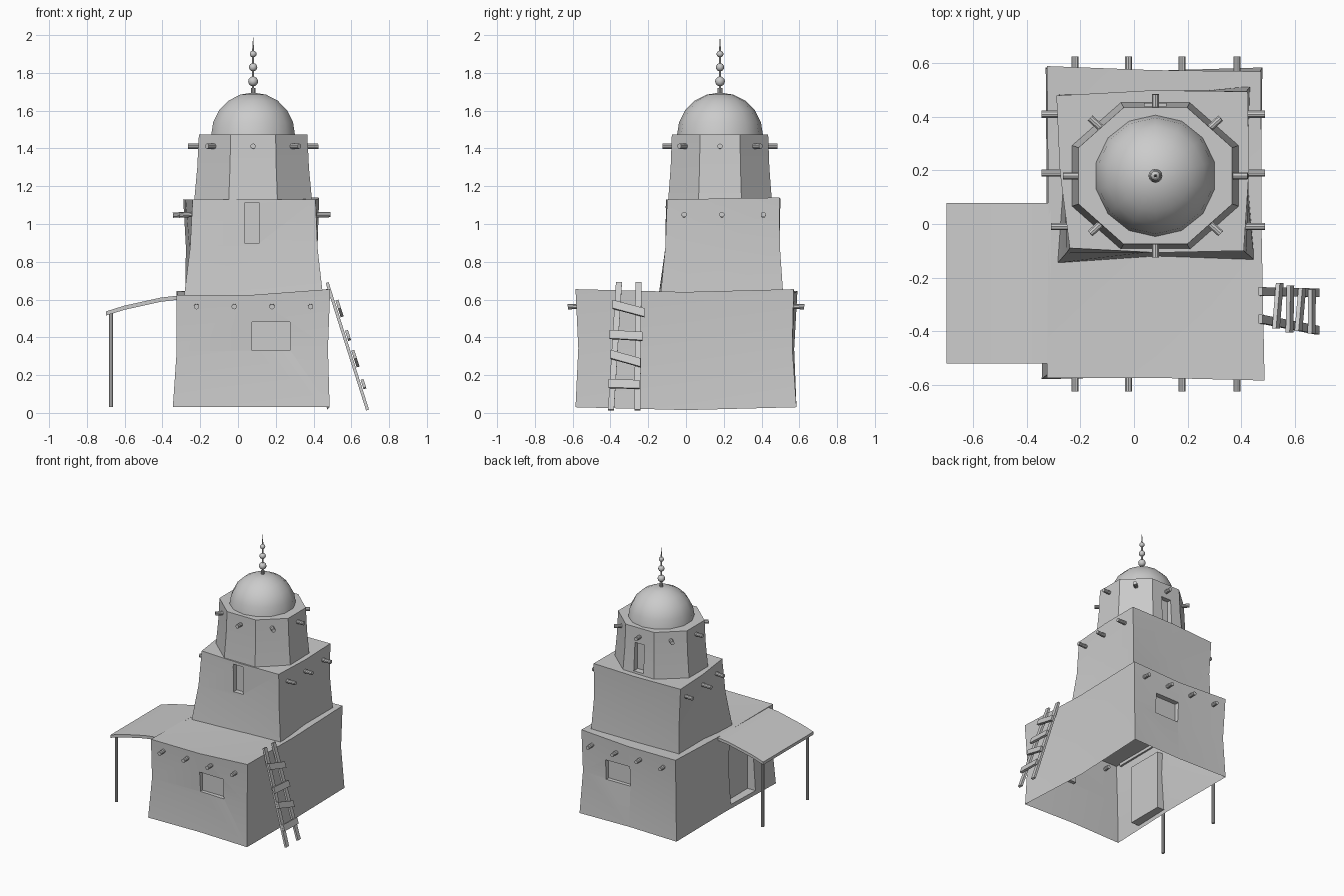
import bpy, bmesh, math
from mathutils import Vector

cube = bpy.data.objects.get("Cube")
if cube:
    bpy.data.objects.remove(cube)

clay = bpy.data.materials.new("clay_grey")
clay.use_nodes = True
GREY = (0.6, 0.6, 0.6, 1)
clay.diffuse_color = GREY
clay.node_tree.nodes["Principled BSDF"].inputs["Base Color"].default_value = GREY
CX, CY = 0.08, 0.18  # axis of the tower


def make(name, bm, smooth=True):
    bmesh.ops.recalc_face_normals(bm, faces=bm.faces)
    mesh = bpy.data.meshes.new(name)
    bm.to_mesh(mesh)
    bm.free()
    mesh.materials.append(clay)
    ob = bpy.data.objects.new(name, mesh)
    bpy.context.collection.objects.link(ob)
    if smooth:
        activate(ob)
        bpy.ops.object.shade_smooth_by_angle(angle=math.radians(30))
    return ob


def activate(ob):
    bpy.ops.object.select_all(action="DESELECT")
    ob.select_set(True)
    bpy.context.view_layer.objects.active = ob


def rod(name, a, b, r, tip=None, sides=10):
    a, b = Vector(a), Vector(b)
    bm = bmesh.new()
    bmesh.ops.create_cone(bm, cap_ends=True, segments=sides, radius1=r,
                          radius2=r if tip is None else tip, depth=(b - a).length)
    rot = (b - a).to_track_quat("Z", "Y").to_matrix().to_4x4()
    bmesh.ops.transform(bm, matrix=rot, verts=bm.verts)
    bmesh.ops.translate(bm, vec=(a + b) / 2, verts=bm.verts)
    return make(name, bm)


def plank(name, a, b, side, width, thick):
    """Flat board from a to b, its width lying along side."""
    a, b, side = Vector(a), Vector(b), Vector(side).normalized()
    up = (b - a).cross(side).normalized() * thick / 2
    side = side * width / 2
    bm = bmesh.new()
    for p in (a, b):
        for s, u in ((-1, -1), (1, -1), (1, 1), (-1, 1)):
            bm.verts.new(p + side * s + up * u)
    bmesh.ops.convex_hull(bm, input=bm.verts)
    return make(name, bm, False)


def ring(corners, pinch, sag):
    """Four corners plus edge midpoints pulled inwards and down."""
    mid = sum((Vector(c) for c in corners), Vector()) / 4
    out = []
    for i, c in enumerate(corners):
        c, d = Vector(c), Vector(corners[(i + 1) % 4])
        m = (c + d) / 2
        n = (d - c).cross(Vector((0, 0, 1))).normalized()
        out += [c, m - n * pinch - Vector((0, 0, sag))]
    return out


def waist(low, high, pinch):
    """Ring halfway up, drawn in towards its centre."""
    pts = [(a + b) / 2 for a, b in zip(low, high)]
    mid = sum(pts, Vector()) / len(pts)
    return [p - Vector((p.x - mid.x, p.y - mid.y, 0)).normalized() * pinch for p in pts]


def tier(name, rings, openings):
    """Loft the rings, cut the recesses and leave the underside open."""
    bm = bmesh.new()
    loops = [[bm.verts.new(p) for p in r] for r in rings]
    n = len(loops[0])
    for lo, hi in zip(loops, loops[1:]):
        for i in range(n):
            j = (i + 1) % n
            bm.faces.new((lo[i], lo[j], hi[j], hi[i]))
    for loop in (loops[0], loops[-1]):
        c = sum((v.co for v in loop), Vector()) / n
        c.z = min(v.co.z for v in loop)
        hub = bm.verts.new(c)
        for i in range(n):
            bm.faces.new((loop[i], loop[(i + 1) % n], hub))
    ob = make(name, bm, False)
    for lo, hi in openings:
        lo, hi = Vector(lo), Vector(hi)
        cb = bmesh.new()
        bmesh.ops.create_cube(cb, size=1)
        bmesh.ops.scale(cb, vec=hi - lo, verts=cb.verts)
        bmesh.ops.translate(cb, vec=(lo + hi) / 2, verts=cb.verts)
        cutter = make("opening_cutter", cb, False)
        cutter.hide_render = True
        mod = ob.modifiers.new("recess", "BOOLEAN")
        mod.object, mod.operation, mod.solver = cutter, "DIFFERENCE", "EXACT"
        activate(ob)
        bpy.ops.object.modifier_apply(modifier=mod.name)
        bpy.data.objects.remove(cutter)
    bm = bmesh.new()
    bm.from_mesh(ob.data)
    floor = rings[0][0].z + 0.02
    under = [f for f in bm.faces if f.normal.z < -0.8 and f.calc_center_median().z < floor]
    bmesh.ops.delete(bm, geom=under, context="FACES")
    bm.to_mesh(ob.data)
    bm.free()
    activate(ob)
    bpy.ops.object.shade_smooth_by_angle(angle=math.radians(30))


# Ground floor with front and back windows and a side door
low = ring([(-.345, -.58, .03), (.485, -.585, .03), (.48, .585, .03), (-.33, .585, .03)], .012, 0)
low[3].z = .015
high = ring([(-.325, -.575, .625), (.488, -.585, .655), (.475, .57, .655), (-.325, .59, .645)], .005, .015)
tier("ground_floor", [low, waist(low, high, .018), high],
     [((.075, -.7, .33), (.275, -.53, .48)),
      ((.075, .53, .33), (.275, .7, .48)),
      ((-.5, -.35, .06), (-.27, -.07, .5))])

# Middle floor with a slit window
low = ring([(-.285, -.145, .62), (.45, -.135, .62), (.435, .515, .62), (-.28, .485, .62)], .02, 0)
high = ring([(-.24, -.09, 1.13), (.41, -.10, 1.13), (.425, .495, 1.14), (-.29, .48, 1.13)], -.012, 0)
tier("middle_floor", [low, waist(low, high, .012), high], [((.035, -.3, .9), (.115, -.065, 1.11))])


# Eight-sided drum with a slit window at the back
def octagon(rx, ry, z):
    k = 1 / math.cos(math.pi / 8)
    return [Vector((CX + rx * k * math.cos(a), CY + ry * k * math.sin(a), z))
            for a in (math.pi / 8 + i * math.pi / 4 for i in range(8))]


low, high = octagon(.312, .275, 1.12), octagon(.287, .255, 1.475)
tier("drum", [low, waist(low, high, .004), high], [((.04, .405, 1.15), (.12, .6, 1.36))])

# Dome
bm = bmesh.new()
bmesh.ops.create_uvsphere(bm, u_segments=14, v_segments=10, radius=.228)
bmesh.ops.delete(bm, geom=[v for v in bm.verts if v.co.z < -.01], context="VERTS")
bmesh.ops.translate(bm, vec=(CX, CY, 1.468), verts=bm.verts)
dome = make("dome", bm)
dome.data.shade_smooth()

# Finial
rod("finial_collar", (CX, CY, 1.68), (CX, CY, 1.72), .012)
rod("finial_rod", (CX, CY, 1.7), (CX, CY, 1.92), .006)
rod("finial_tip", (CX, CY, 1.91), (CX, CY, 2), .006, 0)
for z, r in ((1.755, .026), (1.83, .022), (1.9, .018)):
    bm = bmesh.new()
    bmesh.ops.create_uvsphere(bm, u_segments=12, v_segments=8, radius=r)
    bmesh.ops.translate(bm, vec=(CX, CY, z), verts=bm.verts)
    make("finial_bead", bm).data.shade_smooth()

# Beam ends poking out of the walls
for x in (-.22, -.02, .18, .385):
    for s in (-1, 1):
        rod("ground_beam", (x, s * .53, .565), (x, s * .626, .562), .014)
for y in (-.01, .19, .41):
    rod("middle_beam_left", (.38, y, 1.047), (.49, y, 1.05), .014)
    rod("middle_beam_right", (-.22, y, 1.052), (-.345 if y > 0 else -.31, y, 1.047), .014)
for i in range(8):
    a = i * math.pi / 4
    c, s = math.cos(a), math.sin(a)
    rod("drum_beam", (CX + .24 * c, CY + .21 * s, 1.41), (CX + .345 * c, CY + .305 * s, 1.412), .014)

# Sagging awning on two posts
bm = bmesh.new()
line = [(-.7, .515), (-.6, .546), (-.5, .568), (-.41, .588), (-.31, .6)]
rows = [[bm.verts.new((x, y, z + t)) for y, t in ((-.522, 0), (-.522, .022), (.078, .022), (.078, 0))]
        for x, z in line]
for a, b in zip(rows, rows[1:]):
    for i in range(4):
        j = (i + 1) % 4
        bm.faces.new((a[i], a[j], b[j], b[i]))
bm.faces.new(rows[0])
bm.faces.new(rows[-1])
make("awning", bm)
for y in (-.49, .045):
    rod("awning_post", (-.672, y, .03), (-.672, y, .53), .012)

# Leaning ladder with crooked rungs
for y0, y1 in ((-.397, -.355), (-.257, -.252)):
    plank("ladder_rail", (.686, y0, .015), (.472, y1, .69), (0, 1, 0), .032, .016)
for y0, z0, y1, z1 in ((-.39, .575, -.22, .53), (-.405, .415, -.23, .405),
                       (-.4, .31, -.24, .265), (-.41, .155, -.245, .15)):
    lean = [.69 - (z - .015) * .317 + .018 for z in (z0, z1)]
    plank("ladder_rung", (lean[0], y0, z0), (lean[1], y1, z1), (-.3, 0, .95), .046, .016)
